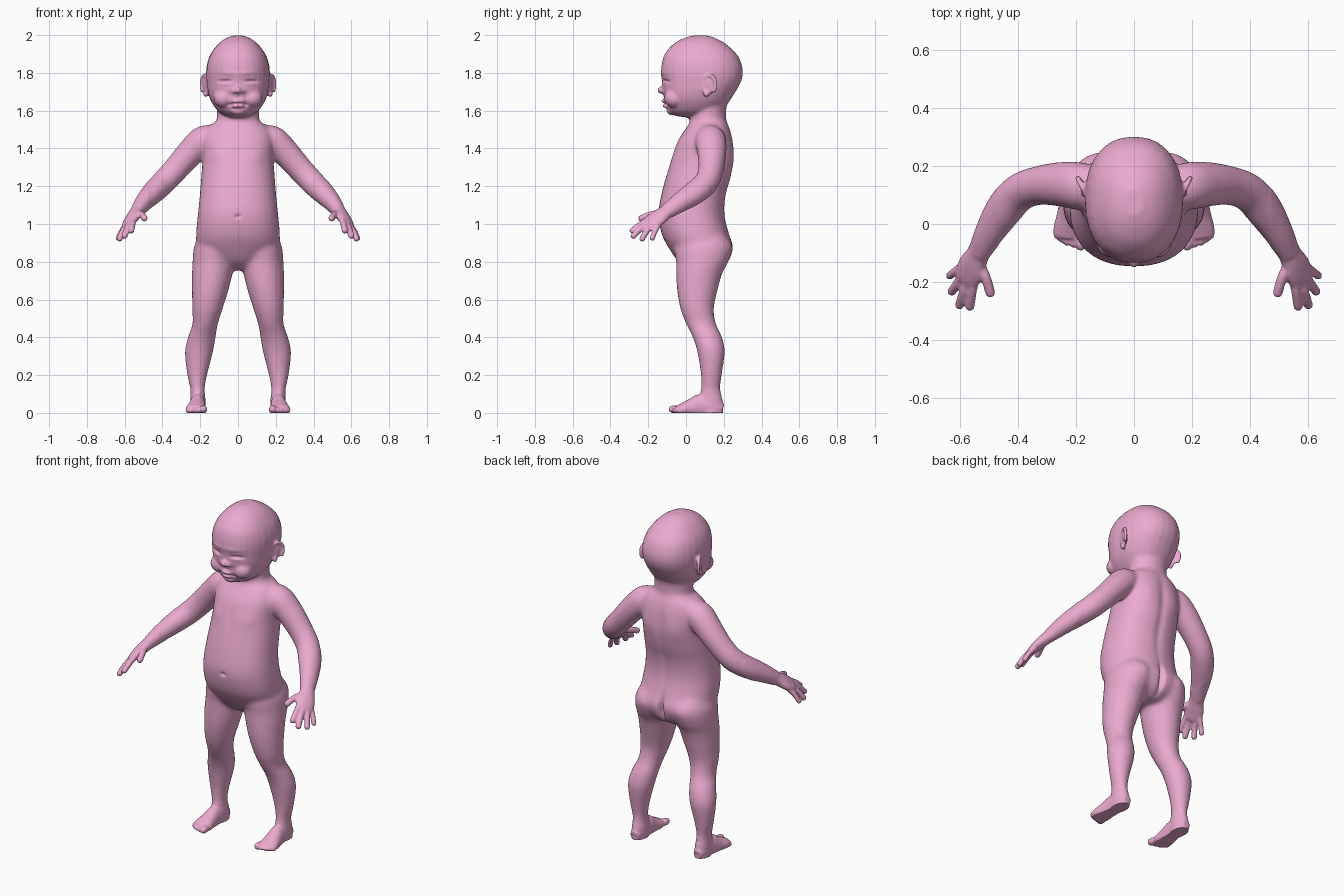
import bpy, bmesh
from math import sin, cos, pi, exp
from mathutils import Vector, Matrix

bm = bmesh.new()


def spline(rows, steps=5):
    """Catmull-Rom interpolation of rows of numbers."""
    out = []
    for i in range(len(rows) - 1):
        a, b = rows[max(i - 1, 0)], rows[i]
        c, d = rows[i + 1], rows[min(i + 2, len(rows) - 1)]
        for k in range(steps):
            t = k / steps
            out.append([0.5 * (2 * q + (r - p) * t + (2 * p - 5 * q + 4 * r - s) * t * t
                               + (3 * q - p - 3 * r + s) * t ** 3)
                        for p, q, r, s in zip(a, b, c, d)])
    return out + [list(rows[-1])]


def power(v, p):
    return (abs(v) ** (2 / p)) * (1 if v >= 0 else -1)


def loft(rows, mirror=True, side=None, p=2.0, n=28):
    """Rows are x, y, z, half width, half depth. No side: level rings; else rings follow the path."""
    rows = spline(rows)
    for s in ((1, -1) if mirror else (1,)):
        rings = []
        for i, (x, y, z, a, b) in enumerate(rows):
            u, v = Vector((1, 0, 0)), Vector((0, 1, 0))
            if side:
                t = Vector(rows[min(i + 1, len(rows) - 1)][:3]) - Vector(rows[max(i - 1, 0)][:3])
                t.normalize()
                u = Vector(side)
                u = (u - t * u.dot(t)).normalized()
                v = t.cross(u)
            ring = []
            for k in range(n):
                w = 2 * pi * k / n
                c = Vector((x, y, z)) + u * a * power(cos(w), p) + v * b * power(sin(w), p)
                ring.append(bm.verts.new((c.x * s, c.y, c.z)))
            rings.append(ring)
        for r, q in zip(rings, rings[1:]):
            for k in range(n):
                bm.faces.new((r[k], r[(k + 1) % n], q[(k + 1) % n], q[k]))
        bm.faces.new(rings[0])
        bm.faces.new(rings[-1])


def blob(pos, size, turn=0.0, mirror=True):
    for s in ((1, -1) if mirror else (1,)):
        m = (Matrix.Translation((pos[0] * s, pos[1], pos[2])) @ Matrix.Rotation(turn * s, 4, 'Z')
             @ Matrix.Diagonal((*size, 1)))
        bmesh.ops.create_uvsphere(bm, u_segments=24, v_segments=16, radius=1, matrix=m)


def digit(points, r):
    """Finger or toe: tube with a round tip."""
    loft([(*q, r, r) for q in points], side=(0.6, 0.5, -0.4), n=14)
    blob(points[-1], (r, r, r))


def level(rows, **kw):
    """Rows are z, x, half width, front y, back y."""
    loft([(x, (f + b) / 2, z, a, (b - f) / 2) for z, x, a, f, b in rows], **kw)


# Head and neck
level([(1.997, 0, .03, .03, .12), (1.98, 0, .07, -.02, .165), (1.95, 0, .108, -.07, .215),
       (1.9, 0, .145, -.112, .268), (1.85, 0, .163, -.128, .293), (1.8, 0, .169, -.132, .301),
       (1.75, 0, .167, -.127, .29), (1.7, 0, .16, -.123, .262), (1.65, 0, .143, -.113, .23),
       (1.6, 0, .108, -.093, .19), (1.575, 0, .07, -.06, .14), (1.565, 0, .03, -.02, .09)],
      mirror=False, p=2.25)
level([(1.7, 0, .11, .03, .24), (1.62, 0, .112, .02, .215), (1.56, 0, .112, .02, .213),
       (1.45, 0, .13, .01, .22)], mirror=False)

# Torso
level([(1.565, 0, .08, .05, .205), (1.535, 0, .13, .02, .22), (1.5, 0, .172, -.005, .235),
       (1.44, 0, .19, -.045, .25), (1.35, 0, .188, -.077, .256), (1.25, 0, .195, -.107, .24),
       (1.15, 0, .203, -.132, .212), (1.05, 0, .213, -.147, .206), (.95, 0, .222, -.13, .228),
       (.88, 0, .215, -.096, .245), (.8, 0, .15, -.04, .225), (.755, 0, .07, .02, .17)],
      mirror=False, p=2.25)

# Legs
level([(.95, .12, .08, -.03, .2), (.88, .123, .11, -.06, .243), (.8, .129, .112, -.053, .225),
       (.74, .136, .108, -.052, .193), (.65, .147, .097, -.048, .168), (.55, .162, .081, -.03, .148),
       (.47, .174, .068, 0, .16), (.4, .192, .074, .035, .192), (.32, .207, .075, .06, .206),
       (.2, .216, .053, .078, .19), (.12, .214, .038, .078, .182), (.06, .212, .041, .065, .195),
       (-.01, .212, .042, .07, .197)])
loft([(.212, .195, .02, .025, .03), (.212, .15, .03, .04, .05), (.214, .08, .035, .042, .065),
      (.218, .03, .026, .048, .05), (.222, -.02, .018, .056, .034), (.224, -.05, .016, .05, .022)],
     side=(1, 0, 0))

# Toes
for x, y, r in ((.183, -.062, .021), (.21, -.06, .015), (.231, -.054, .0145),
                (.25, -.045, .0135), (.266, -.034, .0125)):
    blob((x, y, r * .9), (r, r * 1.5, r))

# Arms
loft([(.11, .125, 1.46, .06, .06), (.18, .13, 1.445, .082, .078), (.25, .137, 1.38, .078, .074),
      (.33, .132, 1.29, .068, .068), (.395, .108, 1.22, .066, .066), (.45, .045, 1.165, .066, .06),
      (.5, -.035, 1.112, .053, .048), (.535, -.1, 1.067, .042, .035)], side=(0, 1, 0))

# Palms, fingers and thumbs
loft([(.52, -.07, 1.085, .04, .036), (.54, -.11, 1.06, .043, .033), (.56, -.15, 1.032, .054, .029),
      (.577, -.19, 1.003, .05, .022), (.582, -.203, .993, .03, .014)], side=(.055, .045, -.035))
digit([(.545, -.17, 1.035), (.557, -.23, 1.005), (.565, -.283, .965)], .0165)
digit([(.565, -.17, 1.02), (.585, -.23, .985), (.6, -.278, .937)], .0165)
digit([(.58, -.16, 1.01), (.608, -.205, .965), (.627, -.232, .922)], .016)
digit([(.587, -.14, 1.005), (.618, -.165, .96), (.634, -.178, .925)], .0145)
digit([(.54, -.12, 1.055), (.512, -.18, 1.052), (.495, -.236, 1.03)], .0175)

# Ears: thin shell, raised rim and lobe
blob((.171, .122, 1.735), (.01, .035, .05), -.4)
rim = []
for k in range(13):
    w = -0.9 + k * 0.42
    c, s = cos(w), sin(w)
    rim.append((.177 + .017 * c, .124 + .034 * c, 1.737 + .05 * s, .0095, .0095))
loft(rim, side=(1, -.4, 0), n=12)
blob((.172, .108, 1.69), (.012, .016, .018))

# Nose, lips, chin and cheeks
blob((0, -.129, 1.708), (.019, .023, .02), mirror=False)
blob((.02, -.12, 1.702), (.014, .018, .013))
blob((0, -.112, 1.65), (.036, .02, .012), mirror=False)
blob((0, -.108, 1.624), (.032, .017, .011), mirror=False)
blob((0, -.075, 1.598), (.04, .028, .022), mirror=False)
blob((.075, -.062, 1.665), (.055, .055, .05))

# Fuse all parts into one skin
bmesh.ops.recalc_face_normals(bm, faces=bm.faces[:])
mesh = bpy.data.meshes.new("infant_body")
bm.to_mesh(mesh)
body = bpy.data.objects.new("infant_body", mesh)
bpy.context.collection.objects.link(body)
fuse = body.modifiers.new("fuse", 'REMESH')
fuse.mode = 'VOXEL'
fuse.voxel_size = 0.0062
soft = body.modifiers.new("soften", 'SMOOTH')
soft.factor = 0.5
soft.iterations = 4
skin = bpy.data.meshes.new_from_object(body.evaluated_get(bpy.context.evaluated_depsgraph_get()))
body.modifiers.clear()
body.data = skin
bm.free()
bm = bmesh.new()
bm.from_mesh(skin)

# Extra softening where limbs join the trunk, less on the face
trunk = [v for v in bm.verts if .12 < v.co.z < 1.57 and abs(v.co.x) < .47 and v.co.y > -.2]
face = [v for v in bm.verts if v.co.z >= 1.57 and abs(v.co.x) < .155]
for verts, count in ((trunk, 28), (face, 5)):
    for _ in range(count):
        bmesh.ops.smooth_vert(bm, verts=verts, factor=0.5, use_axis_x=True, use_axis_y=True, use_axis_z=True)

# Sculpted detail: x, z, width, height, push along y (positive goes inward on the front)
front = [(.068, 1.765, .035, .022, .010), (.068, 1.772, .026, .009, -.007),
         (.058, 1.755, .02, .0055, .008), (.085, 1.754, .02, .0055, .008),
         (.068, 1.742, .028, .008, -.005), (.05, 1.797, .045, .014, -.004),
         (0, 1.637, .03, .006, .010), (.04, 1.631, .014, .008, .008),
         (0, 1.612, .04, .006, .004), (.045, 1.685, .012, .02, .004),
         (0, 1.675, .008, .012, .003), (.011, 1.69, .006, .005, .007),
         (0, 1.04, .014, .01, .012), (.1, 1.355, .05, .04, -.006), (0, 1.36, .025, .1, .004)]
back = [(0, .86, .014, .07, -.03), (.075, .87, .06, .06, .008), (0, 1.2, .025, .2, -.008),
        (.1, 1.36, .05, .07, .006), (0, 1.4, .03, .1, -.006)]
for v in bm.verts:
    x, y, z = v.co
    if abs(x) < .2 and z > .7:
        for cx, cz, w, h, d in (front if y < .06 else back):
            for c in {cx, -cx}:
                e = ((x - c) / w) ** 2 + ((z - cz) / h) ** 2
                if e < 6:
                    v.co.y += d * exp(-e)
    v.co.z = max(v.co.z, 0)
bm.to_mesh(skin)
bm.free()
for poly in skin.polygons:
    poly.use_smooth = True

# Pink skin
pink = bpy.data.materials.new("pink")
pink.diffuse_color = (.83, .4, .63, 1)
skin.materials.clear()
skin.materials.append(pink)
